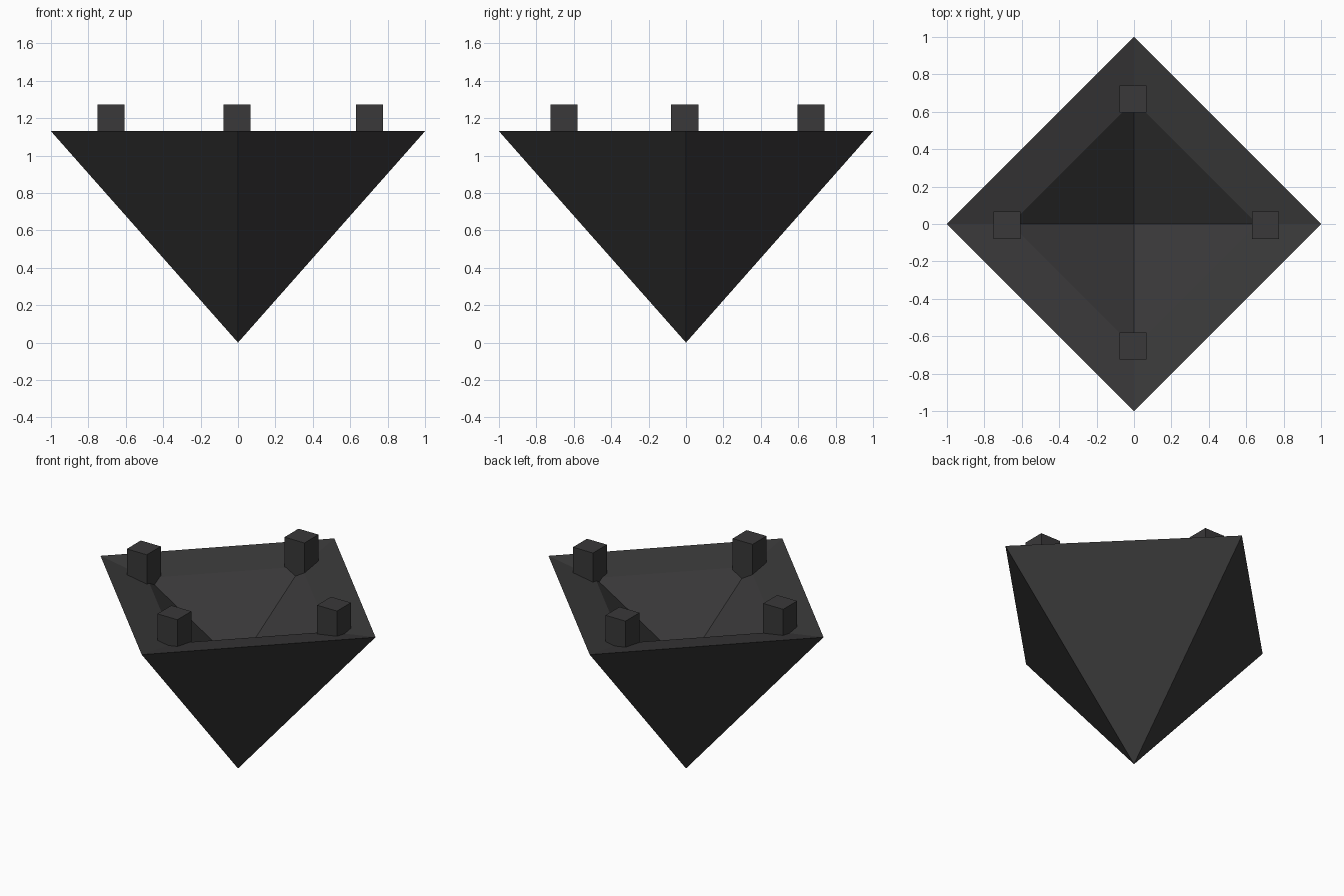
import bpy, bmesh

if "Cube" in bpy.data.objects:
    bpy.data.objects.remove(bpy.data.objects["Cube"])

# Single dark grey colour
dark = bpy.data.materials.new("charcoal grey")
dark.diffuse_color = (0.041, 0.040, 0.041, 1)
dark.use_nodes = True
dark.node_tree.nodes["Principled BSDF"].inputs["Base Color"].default_value = dark.diffuse_color


def finish(bm, name):
    bmesh.ops.recalc_face_normals(bm, faces=bm.faces)
    mesh = bpy.data.meshes.new(name)
    bm.to_mesh(mesh)
    bm.free()
    mesh.materials.append(dark)
    obj = bpy.data.objects.new(name, mesh)
    bpy.context.collection.objects.link(obj)
    return obj


# Bowl: inverted pyramid, rim sloping inward, pyramid-shaped hollow
bm = bmesh.new()


def diamond(r, z):
    return [bm.verts.new(p) for p in ((r, 0, z), (0, r, z), (-r, 0, z), (0, -r, z))]


outer = diamond(1.0, 1.13)
inner = diamond(0.66, 1.075)
tip = bm.verts.new((0, 0, 0))
pit = bm.verts.new((0, 0, 0.68))
for i in range(4):
    j = (i + 1) % 4
    bm.faces.new((outer[i], tip, outer[j]))
    bm.faces.new((outer[i], outer[j], inner[j], inner[i]))
    bm.faces.new((inner[i], inner[j], pit))
finish(bm, "bowl")

# Square studs sitting in the rim corners
BOTTOM, TOP, WIDTH = 1.02, 1.272, 0.145
for name, x, y in (("right_stud", 0.703, -0.007), ("left_stud", -0.68, -0.007),
                   ("back_stud", -0.006, 0.668), ("front_stud", -0.006, -0.652)):
    bm = bmesh.new()
    bmesh.ops.create_cube(bm, size=1)
    bmesh.ops.scale(bm, vec=(WIDTH, WIDTH, TOP - BOTTOM), verts=bm.verts)
    bmesh.ops.translate(bm, vec=(x, y, (TOP + BOTTOM) / 2), verts=bm.verts)
    finish(bm, name)
